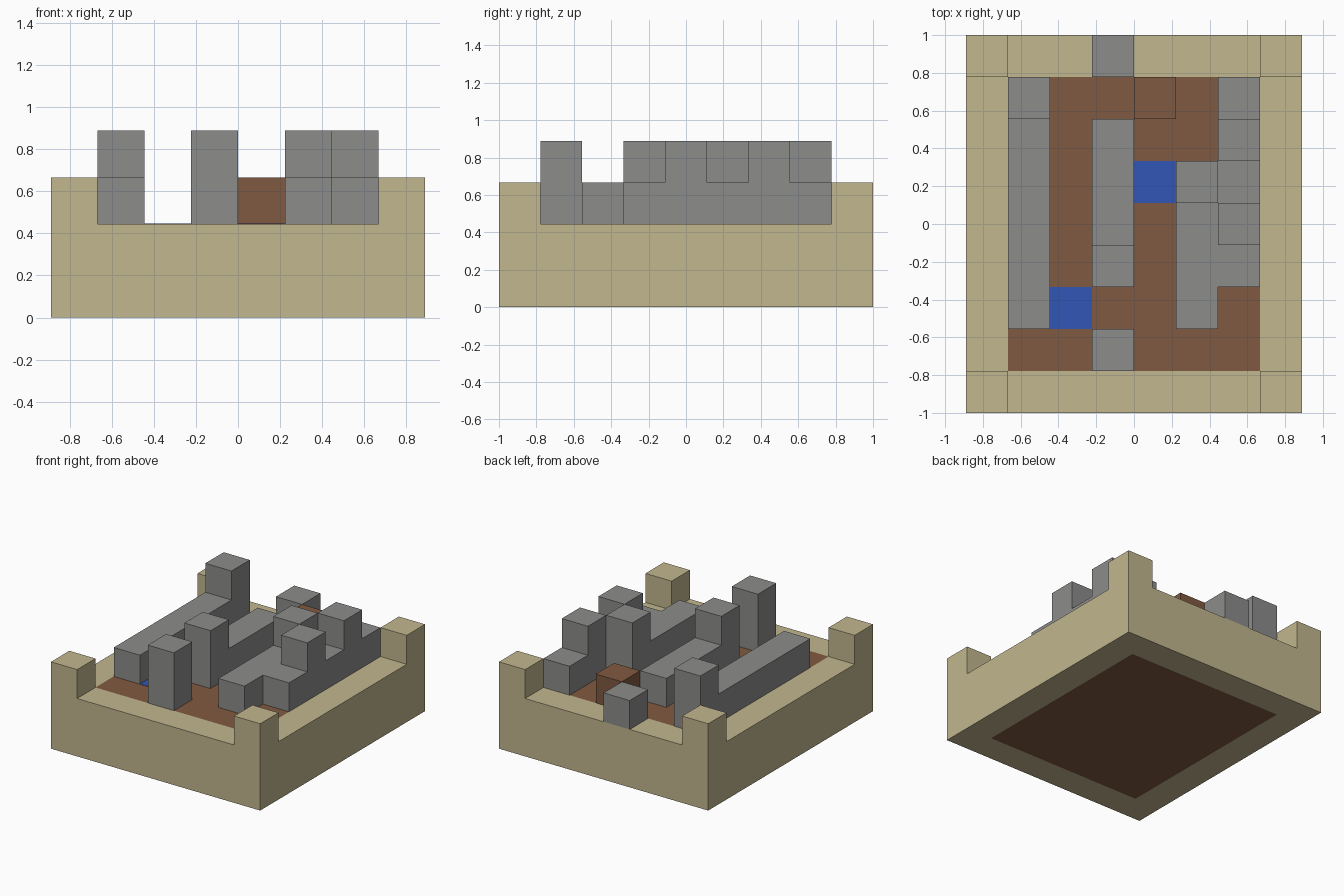
import bpy, bmesh
from mathutils import Vector

old = bpy.data.objects.get("Cube")
if old:
    bpy.data.objects.remove(old, do_unlink=True)

U = 2 / 9            # one block
COLS, ROWS = 8, 9    # footprint in blocks
FLOOR = 2            # base height in blocks


def make_material(name, srgb):
    lin = [((c / 255 + 0.055) / 1.055) ** 2.4 for c in srgb]
    mat = bpy.data.materials.new(name)
    mat.use_nodes = True
    mat.diffuse_color = (*lin, 1)
    mat.node_tree.nodes["Principled BSDF"].inputs["Base Color"].default_value = (*lin, 1)
    return mat


sand = make_material("sand", (194, 183, 143))
stone = make_material("stone grey", (140, 140, 139))
soil = make_material("soil brown", (128, 90, 65))
water = make_material("water blue", (50, 86, 182))


def finish(bm, name, mats):
    mesh = bpy.data.meshes.new(name)
    bm.to_mesh(mesh)
    bm.free()
    for m in mats:
        mesh.materials.append(m)
    obj = bpy.data.objects.new(name, mesh)
    bpy.context.collection.objects.link(obj)
    return obj


def box_mesh(col, row, z, w, d, h):
    """Box given in block units, counted from the front right corner."""
    bm = bmesh.new()
    bmesh.ops.create_cube(bm, size=1)
    bmesh.ops.scale(bm, verts=bm.verts, vec=Vector((w, d, h)) * U)
    centre = Vector((col + w / 2 - COLS / 2, row + d / 2 - ROWS / 2, z + h / 2))
    bmesh.ops.translate(bm, verts=bm.verts, vec=centre * U)
    return bm


def block(name, mat, col, row, w=1, d=1, z=FLOOR, h=1):
    return finish(box_mesh(col, row, z, w, d, h), name, [mat])


# Base slab with a soil panel inset on top and bottom
bm = box_mesh(0, 0, 0, COLS, ROWS, FLOOR)
bm.normal_update()
for face in [f for f in bm.faces if abs(f.normal.z) > 0.9]:
    bmesh.ops.inset_region(bm, faces=[face], thickness=U, use_even_offset=True)
    face.material_index = 1
finish(bm, "base", [sand, soil])

# Corner posts
for side, col in (("right", 0), ("left", COLS - 1)):
    for end, row in (("front", 0), ("back", ROWS - 1)):
        block(f"{end}_{side}_post", sand, col, row)

# Long low walls
block("right_wall", stone, 1, 2, d=6)
block("middle_wall", stone, 3, 3, d=4)
block("inner_left_wall", stone, 5, 2, d=4)
block("outer_left_wall", stone, 6, 3, d=5)
block("back_gate_block", stone, 3, 8)

# Towers standing on the walls, and one free pillar
for name, col, row in (("right_wall_tower", 1, 7), ("middle_wall_tower", 3, 3),
                       ("inner_left_tower", 5, 5), ("outer_left_front_tower", 6, 4),
                       ("outer_left_back_tower", 6, 6)):
    block(name, stone, col, row, z=FLOOR + 1)
block("front_pillar", stone, 3, 1, h=2)

# Raised soil block and thin pools of water
block("soil_block", soil, 4, 7)
block("front_pool", water, 2, 2, h=0.01)
block("back_pool", water, 4, 5, h=0.01)
